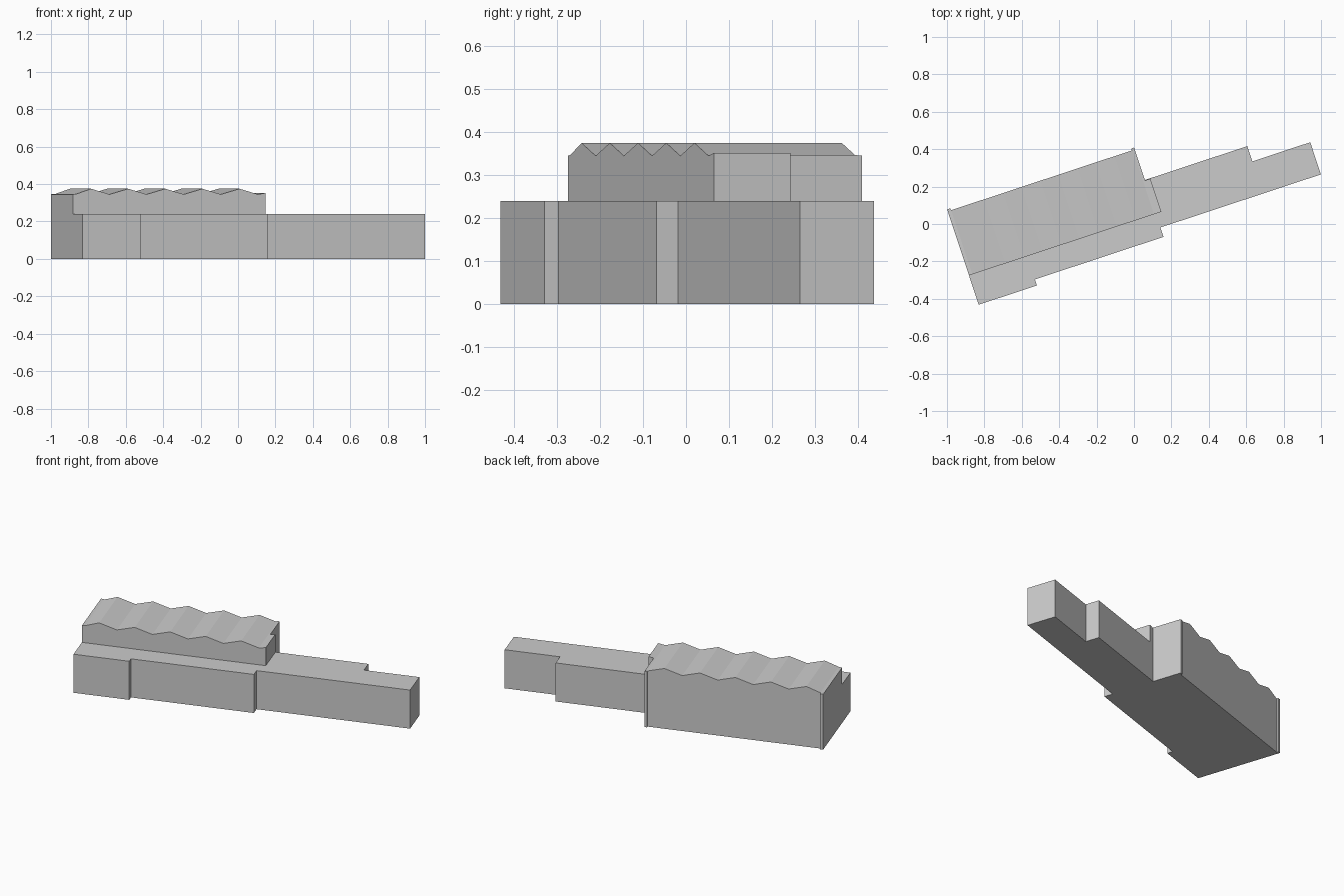
import bpy, bmesh, math
from mathutils import Matrix, Vector

if "Cube" in bpy.data.objects:
    bpy.data.objects.remove(bpy.data.objects["Cube"])

# Everything is laid out along u (length) and v (depth), then turned about z
TURN = Matrix.Rotation(math.radians(18.3), 4, 'Z')


def prism(name, pts, offset):
    """Closed prism from a loop of local points swept along offset."""
    bm = bmesh.new()
    face = bm.faces.new([bm.verts.new(p) for p in pts])
    ext = bmesh.ops.extrude_face_region(bm, geom=[face], use_keep_orig=True)
    bmesh.ops.translate(bm, vec=Vector(offset),
                        verts=[g for g in ext['geom'] if isinstance(g, bmesh.types.BMVert)])
    bmesh.ops.recalc_face_normals(bm, faces=bm.faces)
    bmesh.ops.transform(bm, matrix=TURN, verts=bm.verts)
    mesh = bpy.data.meshes.new(name)
    bm.to_mesh(mesh)
    bm.free()
    obj = bpy.data.objects.new(name, mesh)
    bpy.context.collection.objects.link(obj)
    return obj


def plan(name, pts, height):
    return prism(name, [(u, v, 0) for u, v in pts], (0, 0, height))


def elevation(name, pts, v0, v1):
    return prism(name, [(u, v0, z) for u, z in pts], (0, v1 - v0, 0))


L, R, SEAM = -0.924, 0.129, 0.016

# Low stepped wing
plan("low_wing", [(L, -0.149), (-0.596, -0.149), (-0.596, -0.115), (0.128, -0.115),
                  (0.128, -0.062), (1.032, -0.062), (1.032, 0.119), (0.706, 0.119),
                  (0.706, 0.205), (R, 0.205), (R, SEAM), (L, SEAM)], 0.24)

# Tall hall with a zigzag roof
roof = [(L, 0.345), (-0.905, 0.347)]
for i in range(5):
    peak = -0.822 + 0.209 * i
    roof += [(peak, 0.375), (peak + 0.104, 0.345)]
roof.append((R, 0.347))
elevation("hall", [(L, 0)] + roof + [(R, 0)], SEAM, 0.377)

# Overhanging end bay of the hall, resting on the wing
elevation("end_bay", [(R, 0.24), (0.159, 0.24), (0.159, 0.352), (R, 0.347)], SEAM, 0.203)

# Thin wall ends on the back corners
for name, u0, u1 in (("left_wall_end", L, L + 0.018), ("right_wall_end", R - 0.016, R)):
    plan(name, [(u0, 0.377), (u1, 0.377), (u1, 0.388), (u0, 0.388)], 0.346)
